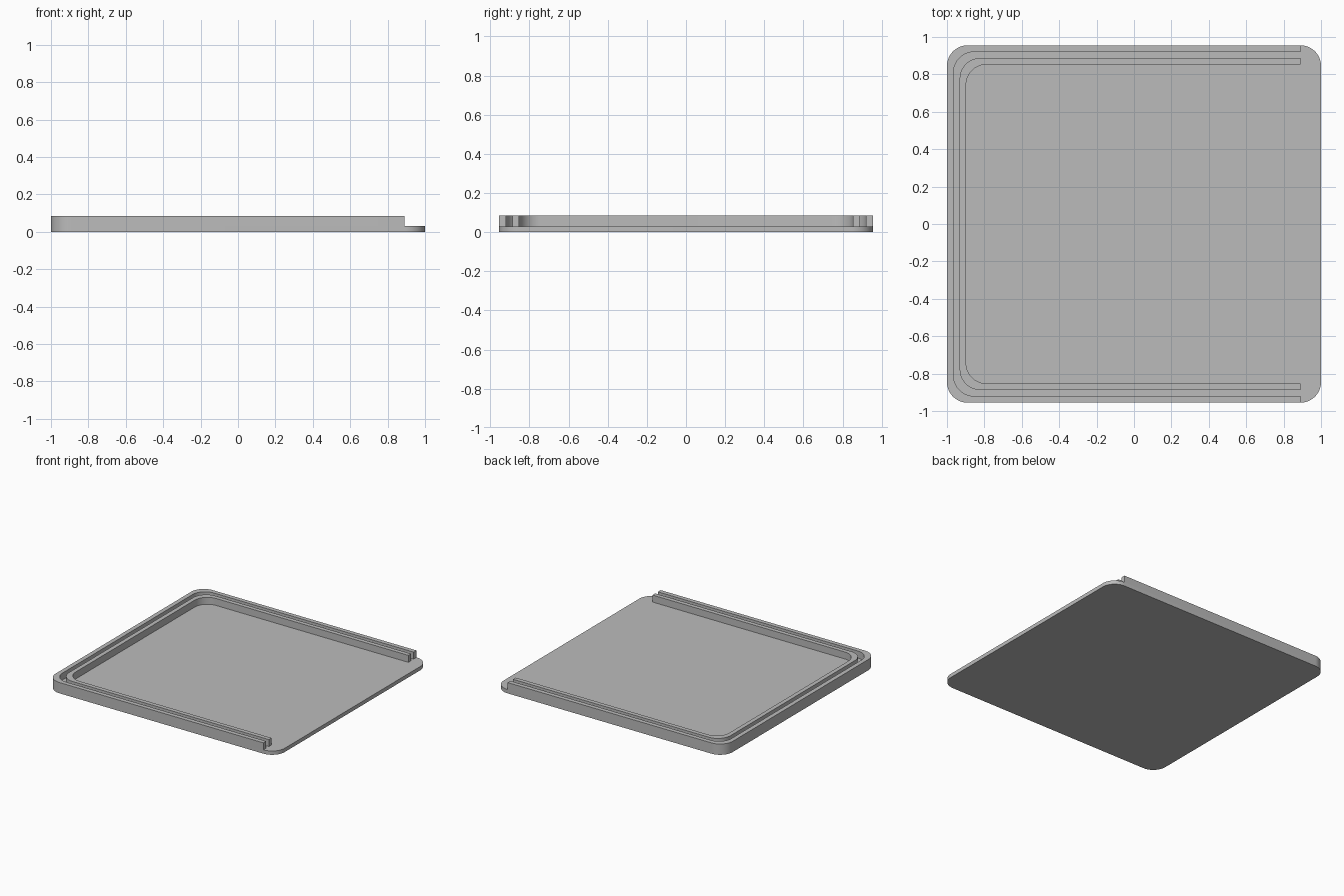
import bpy, bmesh, math

if "Cube" in bpy.data.objects:
    bpy.data.objects.remove(bpy.data.objects["Cube"])

HALF_X, HALF_Y = 1.0, 0.955
RADIUS = 0.11
FLOOR, TOP = 0.03, 0.085
WALL_END = 0.89

grey = bpy.data.materials.new("plain grey")
grey.use_nodes = True
colour = (0.5, 0.5, 0.5, 1)
grey.diffuse_color = colour
grey.node_tree.nodes["Principled BSDF"].inputs["Base Color"].default_value = colour


def corner(cx, cy, start, steps=16):
    """Quarter-circle points, counter-clockwise from the start angle."""
    return [(cx + RADIUS * math.cos(start + math.pi / 2 * i / steps),
             cy + RADIUS * math.sin(start + math.pi / 2 * i / steps))
            for i in range(steps + 1)]


def u_path(inset):
    """Open path round the closed end, from the back wall end to the front one."""
    x, y = HALF_X - inset - RADIUS, HALF_Y - inset - RADIUS
    return ([(WALL_END, y + RADIUS)] + corner(-x, y, math.pi / 2)
            + corner(-x, -y, math.pi) + [(WALL_END, -y - RADIUS)])


def finish(name, bm):
    bmesh.ops.recalc_face_normals(bm, faces=bm.faces)
    mesh = bpy.data.meshes.new(name)
    bm.to_mesh(mesh)
    bm.free()
    mesh.materials.append(grey)
    obj = bpy.data.objects.new(name, mesh)
    bpy.context.collection.objects.link(obj)
    bpy.ops.object.select_all(action='DESELECT')
    obj.select_set(True)
    bpy.context.view_layer.objects.active = obj
    bpy.ops.object.shade_smooth_by_angle(angle=math.radians(30))


def extrude_up(bm, faces, height):
    result = bmesh.ops.extrude_face_region(bm, geom=faces)
    verts = [v for v in result["geom"] if isinstance(v, bmesh.types.BMVert)]
    bmesh.ops.translate(bm, verts=verts, vec=(0, 0, height))


def wall(name, outer_inset, inner_inset):
    """U-shaped wall between two inset paths, standing on the plate."""
    bm = bmesh.new()
    outer, inner = [[bm.verts.new((x, y, FLOOR)) for x, y in u_path(i)]
                    for i in (outer_inset, inner_inset)]
    faces = [bm.faces.new((outer[i], outer[i + 1], inner[i + 1], inner[i]))
             for i in range(len(outer) - 1)]
    extrude_up(bm, faces, TOP - FLOOR)
    finish(name, bm)


# Rounded base plate
bm = bmesh.new()
cx, cy = HALF_X - RADIUS, HALF_Y - RADIUS
outline = []
for k, (sx, sy) in enumerate([(1, 1), (-1, 1), (-1, -1), (1, -1)]):
    outline += corner(sx * cx, sy * cy, k * math.pi / 2)
plate = bm.faces.new([bm.verts.new((x, y, 0)) for x, y in outline])
extrude_up(bm, [plate], FLOOR)
finish("base_plate", bm)

# Two parallel walls with a full-depth groove between them
wall("outer_wall", 0, 0.035)
wall("inner_wall", 0.068, 0.102)
